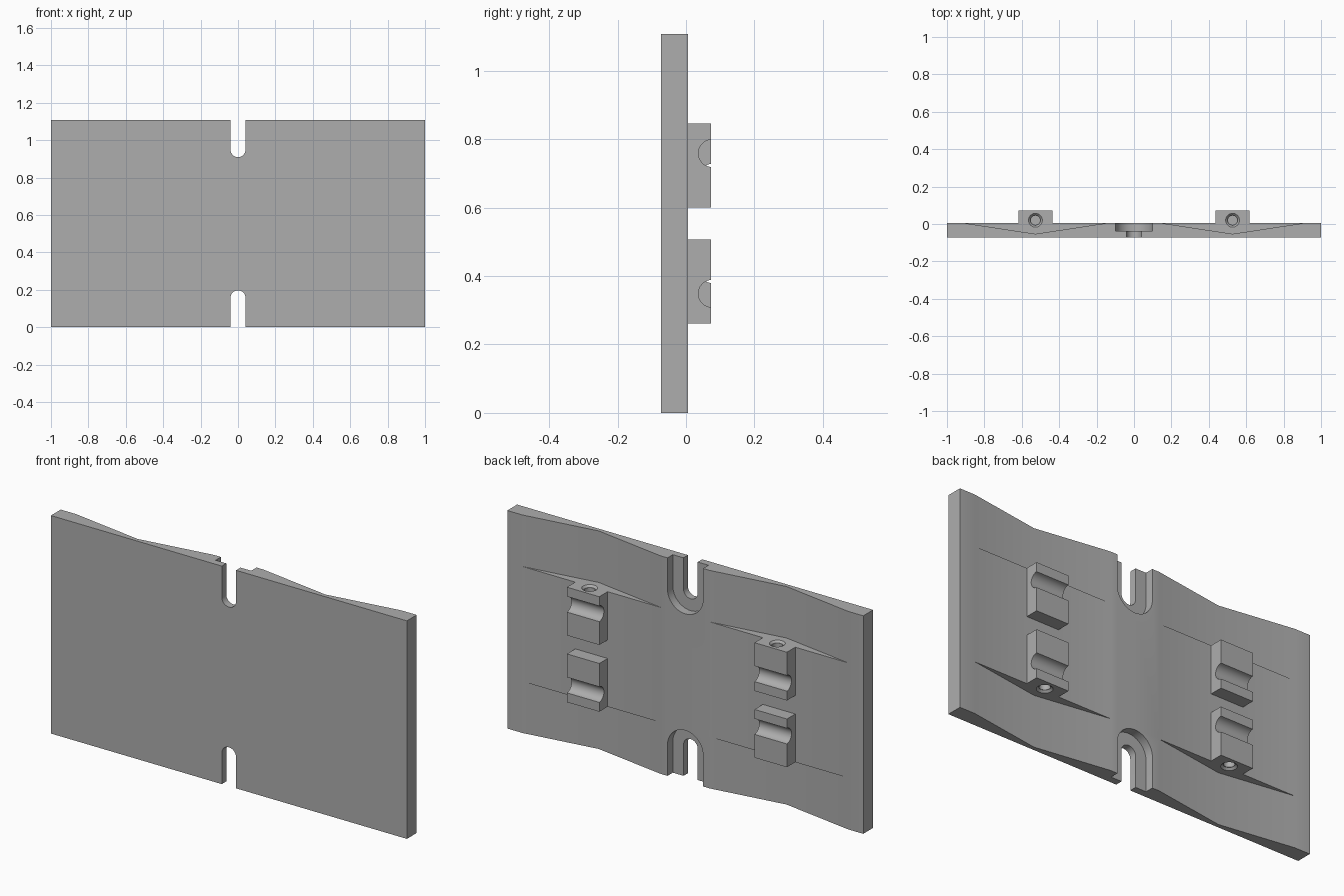
import bpy
import bmesh
import math
from mathutils import Matrix, Vector

cube = bpy.data.objects.get("Cube")
if cube:
    bpy.data.objects.remove(cube, do_unlink=True)

HEIGHT = 1.107
MID = HEIGHT / 2
FRONT, BACK, PAD_BACK = -0.073, 0.006, 0.073
POCKET_X, POCKET_HALF, POCKET_FLOOR = 0.527, 0.388, -0.053
PAD_HALF, PAD_IN, PAD_OUT = 0.091, 0.047, 0.292   # pad z range, measured from mid height

grey = bpy.data.materials.new("plain_grey")
grey.use_nodes = True
colour = (0.42, 0.42, 0.42, 1)
grey.diffuse_color = colour
grey.node_tree.nodes["Principled BSDF"].inputs["Base Color"].default_value = colour


def finish(name, bm):
    bmesh.ops.recalc_face_normals(bm, faces=bm.faces)
    mesh = bpy.data.meshes.new(name)
    bm.to_mesh(mesh)
    bm.free()
    mesh.materials.append(grey)
    obj = bpy.data.objects.new(name, mesh)
    bpy.context.collection.objects.link(obj)
    return obj


def prism(name, outline, start, vector):
    """Sweep a closed 2D outline, placed by start(u, v), along a vector."""
    bm = bmesh.new()
    face = bm.faces.new([bm.verts.new(start(u, v)) for u, v in outline])
    swept = bmesh.ops.extrude_face_region(bm, geom=[face])["geom"]
    verts = [g for g in swept if isinstance(g, bmesh.types.BMVert)]
    bmesh.ops.translate(bm, verts=verts, vec=Vector(vector))
    return finish(name, bm)


def box(name, low, high):
    bm = bmesh.new()
    bmesh.ops.create_cube(bm, size=1)
    low, high = Vector(low), Vector(high)
    for v in bm.verts:
        v.co = [(a + b) / 2 + c * (b - a) for a, b, c in zip(low, high, v.co)]
    return finish(name, bm)


def rod(name, centre, r1, r2, depth, turn=None, sides=32):
    bm = bmesh.new()
    bmesh.ops.create_cone(bm, cap_ends=True, segments=sides, radius1=r1, radius2=r2, depth=depth,
                          matrix=Matrix.Translation(centre) @ (turn or Matrix()))
    return finish(name, bm)


def combine(target, tool, operation):
    tool.hide_render = True
    mod = target.modifiers.new(tool.name, "BOOLEAN")
    mod.object, mod.operation, mod.solver = tool, operation, "EXACT"
    bpy.context.view_layer.objects.active = target
    bpy.ops.object.modifier_apply(modifier=mod.name)
    bpy.data.objects.remove(tool, do_unlink=True)


def slot_outline(radius, end):
    """Round-ended slot, open upwards; v is the distance from mid height."""
    pts = [(radius, MID + 0.1), (-radius, MID + 0.1)]
    arc = [math.pi * (1 + i / 24) for i in range(25)]
    return pts + [(radius * math.cos(a), end + radius * math.sin(a)) for a in arc]


plate = box("back_plate", (-1, FRONT, 0), (1, BACK, HEIGHT))

for end in (1, -1):
    # through slot and wider stepped recess at the middle of each edge
    for radius, y in ((0.1, -0.037), (0.04, FRONT - 0.1)):
        cutter = prism("slot_cutter", slot_outline(radius, 0.396),
                       lambda u, v: (u, y, MID + end * v), (0, 0.3, 0))
        combine(plate, cutter, "DIFFERENCE")

    for side in (1, -1):
        x = side * POCKET_X
        # shallow V-shaped pocket running out to the edge
        slope = (BACK - POCKET_FLOOR) / POCKET_HALF
        wide = POCKET_HALF + 0.1 / slope
        cutter = prism("pocket_cutter", [(0, POCKET_FLOOR), (wide, BACK + 0.1), (-wide, BACK + 0.1)],
                       lambda u, v: (x + u, v, MID + end * PAD_OUT), (0, 0, end * 0.4))
        combine(plate, cutter, "DIFFERENCE")

for end in (1, -1):
    for side in (1, -1):
        x = side * POCKET_X
        z = sorted((MID + end * PAD_IN, MID + end * PAD_OUT))
        # raised pad
        pad = box("pad", (x - PAD_HALF, -0.01, z[0]), (x + PAD_HALF, PAD_BACK, z[1]))
        combine(plate, pad, "UNION")
        # half-round rod seat, nearer the outer end on one side, the inner on the other
        seat = MID + end * (0.205 if side > 0 else 0.134)
        cutter = rod("seat_cutter", (x, 0.076, seat), 0.04, 0.04, 0.3, Matrix.Rotation(math.pi / 2, 4, "Y"))
        combine(plate, cutter, "DIFFERENCE")
        # countersunk screw hole in the outer end of the pad
        face = MID + end * PAD_OUT
        cutter = rod("hole_cutter", (x, 0.02, face), 0.025, 0.025, 0.08)
        combine(plate, cutter, "DIFFERENCE")
        big, small = 0.047, 0.027
        radii = (small, big) if end > 0 else (big, small)
        cutter = rod("countersink_cutter", (x, 0.02, face), *radii, 0.02)
        combine(plate, cutter, "DIFFERENCE")

bpy.ops.object.select_all(action="DESELECT")
plate.select_set(True)
bpy.context.view_layer.objects.active = plate
bpy.ops.object.shade_smooth_by_angle(angle=math.radians(30))
